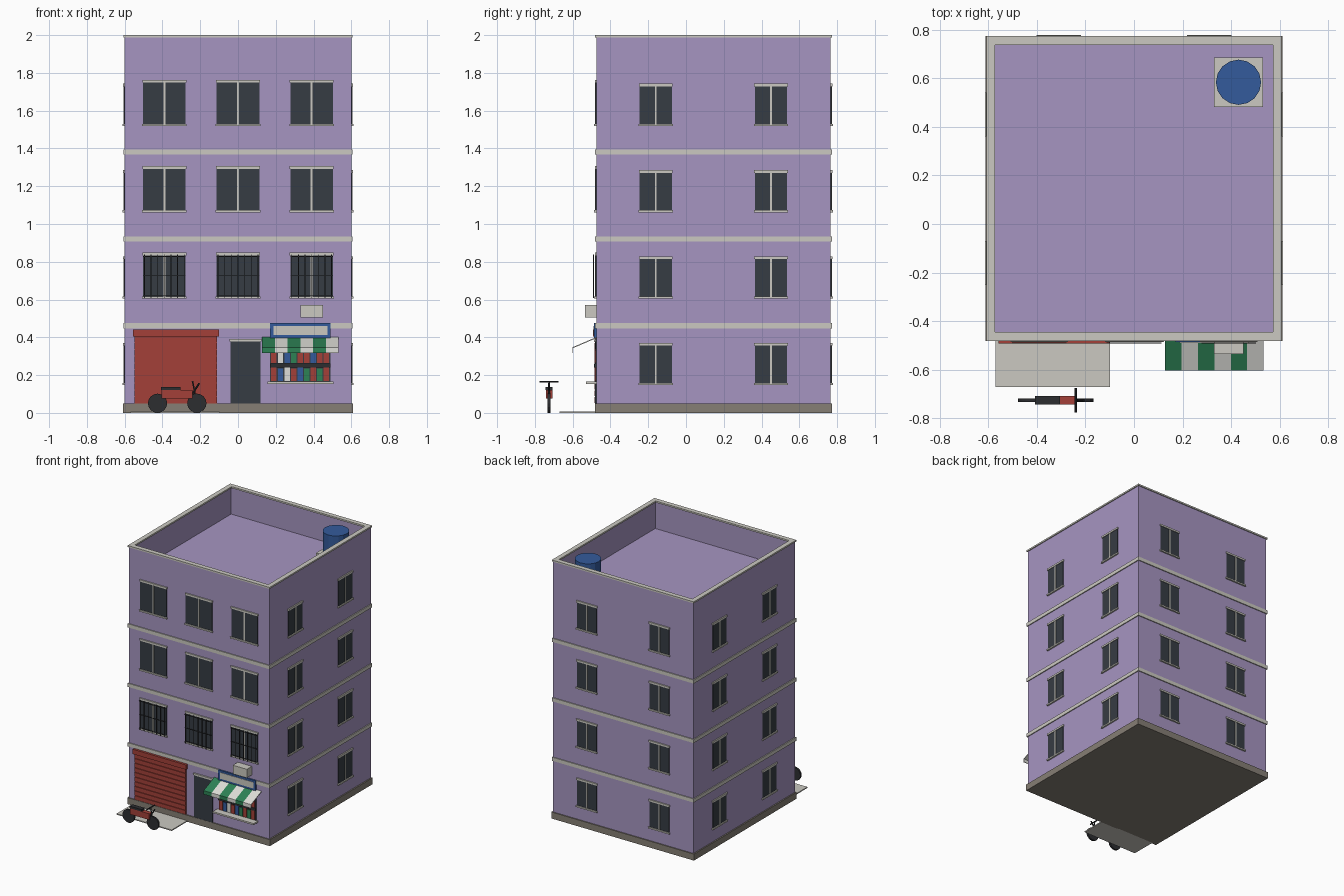
import bpy, bmesh
from math import pi
from mathutils import Matrix, Vector

if "Cube" in bpy.data.objects:
    bpy.data.objects.remove(bpy.data.objects["Cube"])


def material(name, rgb):
    lin = [((c / 255 + 0.055) / 1.055) ** 2.4 for c in rgb] + [1]
    m = bpy.data.materials.new(name)
    m.use_nodes = True
    m.diffuse_color = lin
    m.node_tree.nodes["Principled BSDF"].inputs["Base Color"].default_value = lin
    return m


WALL = material("lilac_wall", (166, 149, 193))
TRIM = material("pale_concrete", (203, 201, 193))
GLASS = material("dark_glass", (54, 60, 67))
RED = material("brick_red", (163, 64, 56))
BLUE = material("tank_blue", (52, 91, 156))
GREEN = material("awning_green", (45, 130, 85))
STONE = material("plinth_stone", (134, 127, 117))
BLACK = material("rubber_black", (44, 45, 48))
WHITE = material("awning_white", (222, 222, 216))


def finish(name, bm, mats):
    bmesh.ops.recalc_face_normals(bm, faces=bm.faces)
    me = bpy.data.meshes.new(name)
    bm.to_mesh(me)
    bm.free()
    for m in mats:
        me.materials.append(m)
    ob = bpy.data.objects.new(name, me)
    bpy.context.collection.objects.link(ob)
    return ob


def boxes(name, items, matrix=Matrix()):
    """One object from (material, x0, x1, y0, y1, z0, z1) boxes."""
    bm, mats = bmesh.new(), []
    for mat, x0, x1, y0, y1, z0, z1 in items:
        if mat not in mats:
            mats.append(mat)
        place = Matrix.Translation(((x0 + x1) / 2, (y0 + y1) / 2, (z0 + z1) / 2))
        size = Matrix.Diagonal((x1 - x0, y1 - y0, z1 - z0, 1))
        new = bmesh.ops.create_cube(bm, size=1, matrix=matrix @ place @ size)["verts"]
        for f in {f for v in new for f in v.link_faces}:
            f.material_index = mats.index(mat)
    return finish(name, bm, mats)


def rod(name, a, b, radius, mat, sides=8):
    a, b = Vector(a), Vector(b)
    bm = bmesh.new()
    turn = (b - a).to_track_quat('Z', 'Y').to_matrix().to_4x4()
    bmesh.ops.create_cone(bm, cap_ends=True, segments=sides, radius1=radius, radius2=radius,
                          depth=(b - a).length, matrix=Matrix.Translation((a + b) / 2) @ turn)
    return finish(name, bm, [mat])


X, FRONT, BACK = 0.6, -0.474, 0.766
ROOF, TOP, E = 1.78, 2.0, 0.007

# Walls with sunken roof
body = boxes("walls", [(WALL, -X, X, FRONT, BACK, 0.01, TOP - 0.01)])
bm = bmesh.new()
bm.from_mesh(body.data)
roof = max(bm.faces, key=lambda f: f.calc_center_median().z)
bmesh.ops.inset_region(bm, faces=[roof], thickness=0.025)
hole = bmesh.ops.extrude_discrete_faces(bm, faces=[roof])["faces"][0]
bmesh.ops.translate(bm, verts=hole.verts, vec=(0, 0, ROOF - TOP + 0.01))
bm.to_mesh(body.data)
bm.free()

# Plinth, floor bands and coping
boxes("plinth", [(STONE, -X - 0.01, X + 0.01, FRONT - 0.008, BACK + 0.008, 0, 0.05)])
for i in range(3):
    z = 0.46 * (i + 1)
    boxes(f"floor_band_{i + 1}", [(TRIM, -X - E, X + E, FRONT - E, BACK + E, z - 0.013, z + 0.015)])
w, z0 = 0.022, TOP - 0.012
boxes("parapet_coping", [
    (TRIM, -X - E, X + E, FRONT - E, FRONT + w + E, z0, TOP),
    (TRIM, -X - E, X + E, BACK - w - E, BACK + E, z0, TOP),
    (TRIM, -X - E, -X + w + E, FRONT + w + E, BACK - w - E, z0, TOP),
    (TRIM, X - w - E, X + E, FRONT + w + E, BACK - w - E, z0, TOP)])


# Windows, built facing the front and turned onto each wall
def window(name, matrix, width, height, mullion=True, grille=False):
    h = width / 2
    parts = [(GLASS, -h, h, -0.004, 0.005, 0, height),
             (TRIM, -h - 0.004, h + 0.004, -0.009, 0.005, height - 0.004, height + 0.01),
             (TRIM, -h - 0.006, h + 0.006, -0.012, 0.005, -0.008, 0.003)]
    if mullion:
        parts.append((TRIM, -0.005, 0.005, -0.007, 0.005, 0, height))
    if grille:
        for k in range(7):
            x = (k - 3) * width / 6.4
            parts.append((BLACK, x - 0.002, x + 0.002, -0.018, -0.014, -0.004, height))
        for z in (0.01, height / 2, height - 0.01):
            parts.append((BLACK, -h, h, -0.017, -0.013, z - 0.002, z + 0.002))
    boxes(name, parts, matrix)


for floor in range(4):
    z = 0.155 + 0.4575 * floor
    if floor:
        for k in (-1, 0, 1):
            window(f"front_window_{floor}_{k + 2}", Matrix.Translation((0.39 * k, FRONT, z)),
                   0.225, 0.226, not (floor == 1 and k == 0), floor == 1)
    for k, (x, y) in enumerate(((-0.31, -0.16), (0.31, 0.45))):
        window(f"back_window_{floor}_{k}",
               Matrix.Translation((x, BACK, z)) @ Matrix.Rotation(pi, 4, 'Z'), 0.17, 0.205)
        for side, label in ((1, "left"), (-1, "right")):
            window(f"{label}_window_{floor}_{k}",
                   Matrix.Translation((side * X, y, z)) @ Matrix.Rotation(side * pi / 2, 4, 'Z'),
                   0.17, 0.205)

# Roller shutter with slats, and its ramp
slats = [(RED, -0.548, -0.11, FRONT - 0.004, FRONT, 0.05, 0.41),
         (RED, -0.557, -0.1, FRONT - 0.018, FRONT, 0.405, 0.442)]
for i in range(10):
    z = 0.05 + 0.0358 * i
    slats.append((RED, -0.548, -0.11, FRONT - 0.01, FRONT, z + 0.003, z + 0.033))
boxes("roller_shutter", slats)
boxes("ramp", [(TRIM, -0.57, -0.098, -0.67, FRONT, 0, 0.008)])

# Entrance door
boxes("entrance_door", [(GLASS, -0.04, 0.12, FRONT - 0.007, FRONT, 0.05, 0.377),
                        (TRIM, -0.044, 0.124, FRONT - 0.012, FRONT, 0.377, 0.391)])

# Shop opening with goods on two shelves
goods = [(GLASS, 0.17, 0.49, FRONT - 0.004, FRONT, 0.165, 0.4),
         (BLACK, 0.17, 0.49, FRONT - 0.012, FRONT, 0.24, 0.262)]
rows = ((RED, BLUE, WHITE, RED, BLUE, GREEN, RED, GREEN, RED),
        (RED, WHITE, BLUE, GREEN, RED, RED, BLUE, RED, RED))
for r, row in enumerate(rows):
    z = 0.168 + 0.095 * r
    for i, mat in enumerate(row):
        x = 0.176 + 0.0345 * i
        goods.append((mat, x, x + 0.029, FRONT - 0.01, FRONT, z, z + 0.066 + 0.008 * (i % 2 == r)))
boxes("shop_goods", goods)
boxes("shop_counter", [(TRIM, 0.155, 0.505, -0.53, FRONT, 0.153, 0.165)])

# Striped awning: thin sloped sheet with a hanging valance
profile = [(FRONT, 0.402), (-0.602, 0.347), (-0.602, 0.318), (-0.597, 0.318), (-0.597, 0.343), (FRONT, 0.396)]
bm = bmesh.new()
for i in range(6):
    x0 = 0.128 + 0.0675 * i
    a, b = [[bm.verts.new((x, y, z)) for y, z in profile] for x in (x0, x0 + 0.0675)]
    faces = [bm.faces.new(a), bm.faces.new(b)]
    for k in range(len(profile)):
        j = (k + 1) % len(profile)
        faces.append(bm.faces.new((a[k], a[j], b[j], b[k])))
    for f in faces:
        f.material_index = i % 2
finish("awning", bm, [GREEN, WHITE])

# Blank sign board and air conditioner
boxes("sign_board", [(BLUE, 0.17, 0.49, FRONT - 0.012, FRONT, 0.395, 0.475),
                     (TRIM, 0.187, 0.473, FRONT - 0.015, FRONT, 0.412, 0.46)])
boxes("air_conditioner", [(TRIM, 0.33, 0.45, -0.535, FRONT, 0.505, 0.572)])

# Water tank on its slab
boxes("tank_slab", [(TRIM, 0.33, 0.53, 0.482, 0.685, ROOF, 1.825)])
tank = rod("water_tank", (0.43, 0.583, 1.825), (0.43, 0.583, 1.987), 0.093, BLUE, 16)

# Motorbike
Y = -0.725
for label, x in (("rear", -0.426), ("front", -0.218)):
    rod(f"{label}_wheel", (x, Y - 0.007, 0.051), (x, Y + 0.007, 0.051), 0.051, BLACK, 16)
boxes("bike_body", [(RED, -0.405, -0.24, Y - 0.017, Y + 0.017, 0.075, 0.122),
                    (BLACK, -0.408, -0.305, Y - 0.018, Y + 0.018, 0.122, 0.138)])
rod("bike_fork", (-0.245, Y, 0.095), (-0.205, Y, 0.157), 0.005, BLACK)
rod("bike_stem", (-0.218, Y, 0.051), (-0.24, Y, 0.165), 0.004, BLACK)
rod("bike_handlebar", (-0.24, Y - 0.05, 0.165), (-0.24, Y + 0.05, 0.165), 0.005, BLACK)
